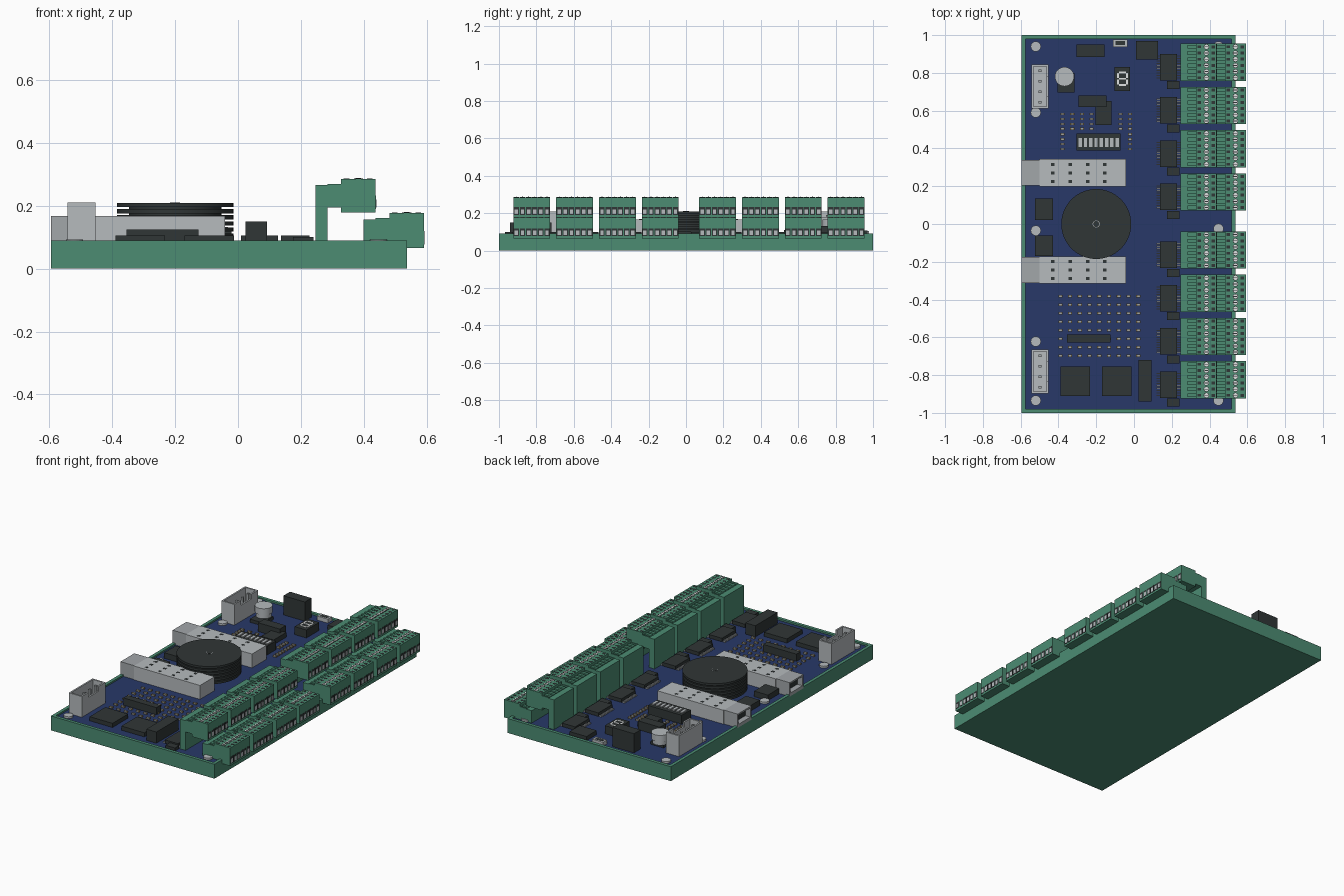
import bpy, bmesh, math
from mathutils import Matrix, Vector

COLOURS = {
    "green": (0.072, 0.262, 0.171), "blue": (0.021, 0.040, 0.138),
    "black": (0.030, 0.037, 0.037), "silver": (0.468, 0.497, 0.515),
    "grey": (0.36, 0.385, 0.40), "tan": (0.32, 0.24, 0.11),
    "white": (0.75, 0.77, 0.77),
}
MATS = list(COLOURS)
for n, c in COLOURS.items():
    bpy.data.materials.new(n).diffuse_color = (*c, 1)


class Part:
    """Collects coloured boxes and cylinders into one mesh."""
    def __init__(self):
        self.bm = bmesh.new()
        self.used = []

    def paint(self, verts, colour):
        if colour not in self.used:
            self.used.append(colour)
        for f in {f for v in verts for f in v.link_faces}:
            f.material_index = self.used.index(colour)

    def box(self, colour, x0, x1, y0, y1, z0, z1):
        m = Matrix.Translation(((x0 + x1) / 2, (y0 + y1) / 2, (z0 + z1) / 2)) @ \
            Matrix.Diagonal((abs(x1 - x0), abs(y1 - y0), abs(z1 - z0), 1))
        self.paint(bmesh.ops.create_cube(self.bm, size=1, matrix=m)["verts"], colour)

    def disc(self, colour, x, y, r, z0, z1, n=32):
        m = Matrix.Translation((x, y, (z0 + z1) / 2))
        self.paint(bmesh.ops.create_cone(self.bm, cap_ends=True, segments=n, radius1=r,
                   radius2=r, depth=z1 - z0, matrix=m)["verts"], colour)

    def finish(self, name, places=((0, 0, 0),), smooth=False):
        me = bpy.data.meshes.new(name)
        self.bm.to_mesh(me)
        self.bm.free()
        for c in self.used:
            me.materials.append(bpy.data.materials[c])
        for i, loc in enumerate(places):
            ob = bpy.data.objects.new(name if len(places) == 1 else f"{name}_{i + 1}", me)
            ob.location = loc
            bpy.context.collection.objects.link(ob)
        if smooth:
            bpy.context.view_layer.objects.active = ob
            ob.select_set(True)
            bpy.ops.object.shade_smooth_by_angle()
            ob.select_set(False)


B = 0.08  # height of the blue board surface

# Tray with a thin raised rim, and the blue board in it
p = Part()
p.box("green", -0.595, 0.537, -1, 1, 0, B - 0.004)
for x in (-0.595, 0.517):
    p.box("green", x, x + 0.02, -1, 1, B - 0.004, 0.09)
for y in (-1, 0.98):
    p.box("green", -0.575, 0.517, y, y + 0.02, B - 0.004, 0.09)
p.finish("tray")
p = Part()
p.box("blue", -0.575, 0.517, -0.98, 0.98, B - 0.004, B)
p.finish("board")

# Mounting washers
p = Part()
for x, y in [(-0.52, v) for v in (0.94, 0.59, -0.035, -0.622, -0.934)] + \
            [(0.447, v) for v in (0.94, -0.025, -0.934)]:
    p.disc("silver", x, y, 0.027, B, 0.092, 24)
p.finish("mounting_washers")

# Two-level screw terminals, eight times along the right edge
CY = (0.856, 0.627, 0.398, 0.169, -0.138, -0.367, -0.596, -0.825)
W, POLES = 0.0985, 6
PITCH = 2 * W / POLES


def terminal(p, x, leg_top, neck_bottom, head_bottom, head_top):
    p.box("green", x, x + 0.038, -W, W, B, leg_top)
    x1, x2, x3 = x + 0.038, x + 0.082, x + 0.192
    # slotted neck
    p.box("green", x1, x2, -W, W, neck_bottom, leg_top - 0.03)
    for i in range(POLES + 1):
        y = -W + i * PITCH
        p.box("green", x1, x2, max(y - 0.009, -W), min(y + 0.009, W), leg_top - 0.03, leg_top + 0.004)
    p.box("green", x2, x3, -W, W, head_bottom, head_top)
    # screws, slots and wire entries
    for i in range(POLES):
        y = -W + (i + 0.5) * PITCH
        p.box("black", x2 + 0.008, x2 + 0.026, y - 0.007, y + 0.007, head_top, head_top + 0.001)
        p.disc("black", x2 + 0.055, y, 0.0145, head_top, head_top + 0.001, 16)
        p.disc("white", x2 + 0.055, y, 0.0115, head_top, head_top + 0.002, 16)
        p.box("black", x2 + 0.046, x2 + 0.064, y - 0.002, y + 0.002, head_top, head_top + 0.003)
        p.box("black", x2 + 0.083, x2 + 0.1, y - 0.008, y + 0.008, head_top, head_top + 0.001)
        p.box("black", x3, x3 + 0.001, y - 0.0145, y + 0.0145, head_bottom + 0.012, head_bottom + 0.054)
        p.box("silver", x3, x3 + 0.002, y - 0.009, y + 0.009, head_bottom + 0.017, head_bottom + 0.042)


p = Part()
terminal(p, 0.246, 0.266, 0.195, 0.178, 0.285)
terminal(p, 0.40, 0.157, B, 0.065, 0.177)
p.finish("screw_terminal", [(0, y, 0) for y in CY])

# Driver chips with pins, and a small chip beside each
p = Part()
p.box("black", 0.137, 0.228, -0.07, 0.07, B + 0.004, 0.106)
for i in range(10):
    y = -0.058 + i * 0.0129
    p.box("grey", 0.120, 0.245, y - 0.003, y + 0.003, B, B + 0.008)
p.box("black", 0.175, 0.24, -0.117, -0.075, B, 0.1)
p.finish("driver_chip", [(0, y - 0.025, 0) for y in CY])

# Finned round coil in the middle
p = Part()
p.disc("black", -0.2, 0, 0.147, B, 0.205, 48)
for i in range(6):
    z = 0.098 + i * 0.0195
    p.disc("black", -0.2, 0, 0.185, z, z + 0.0135, 64)
p.disc("grey", -0.2, 0, 0.019, 0.209, 0.2095, 24)
p.disc("black", -0.2, 0, 0.016, 0.209, 0.2105, 24)
p.finish("round_coil", smooth=True)

# Long metal sockets opening on the left edge
p = Part()
p.box("silver", -0.5, -0.042, -0.072, 0.072, B, 0.167)
for s in (-1, 1):
    p.box("grey", -0.595, -0.5, s * 0.068, s * 0.058, B, 0.167)
p.box("grey", -0.595, -0.5, -0.068, 0.068, 0.157, 0.167)
p.box("grey", -0.595, -0.5, -0.068, 0.068, B, 0.1)
p.box("black", -0.56, -0.5, -0.058, 0.058, 0.1, 0.157)
for x in (-0.43, -0.337, -0.245, -0.155):
    for y in (-0.045, 0, 0.045):
        p.box("black", x - 0.009, x + 0.009, y - 0.008, y + 0.008, 0.167, 0.168)
p.finish("metal_socket", [(0, 0.271, 0), (0, -0.244, 0)])

# Shrouded four-pin power sockets
p = Part()
p.box("silver", -0.045, 0.045, -0.117, 0.117, B, 0.12)
for s in (-1, 1):
    p.box("silver", -0.045, 0.045, s * 0.117, s * 0.107, 0.12, 0.21)
    p.box("silver", 0.035, 0.045, s * 0.107, s * 0.05, 0.12, 0.21)
p.box("silver", 0.035, 0.045, -0.05, 0.05, 0.12, 0.18)
p.box("silver", -0.045, -0.035, -0.107, 0.107, 0.12, 0.21)
for i in range(4):
    y = -0.084 + i * 0.056
    p.box("grey", -0.007, 0.007, y - 0.007, y + 0.007, 0.12, 0.19)
p.finish("power_socket", [(-0.498, 0.728, 0), (-0.498, -0.781, 0)])

# Round capacitor on its square base
p = Part()
p.box("black", -0.405, -0.315, 0.695, 0.8, B, 0.1)
p.disc("silver", -0.368, 0.78, 0.045, 0.1, 0.125)
p.disc("silver", -0.368, 0.78, 0.051, 0.125, 0.165)
p.finish("capacitor", smooth=True)

# Plain black components: x0, x1, y0, y1, top
for name, *b, top in (
        ("tall_relay", -0.305, -0.157, 0.885, 0.95, 0.2),
        ("corner_chip", 0.01, 0.127, 0.87, 0.97, 0.106),
        ("upper_relay", -0.295, -0.145, 0.62, 0.68, 0.135),
        ("upper_chip", -0.205, -0.12, 0.525, 0.65, 0.11),
        ("left_chip_back", -0.525, -0.43, 0.02, 0.135, 0.115),
        ("left_chip_front", -0.525, -0.43, -0.17, -0.06, 0.115),
        ("bar_header", -0.355, -0.125, -0.627, -0.585, 0.125),
        ("square_chip_left", -0.39, -0.232, -0.91, -0.755, 0.106),
        ("square_chip_right", -0.17, -0.012, -0.91, -0.755, 0.106),
        ("tall_header", 0.024, 0.093, -0.94, -0.72, 0.15)):
    p = Part()
    p.box("black", *b, B, top)
    p.finish(name)

# Small edge plug
p = Part()
p.box("silver", -0.11, -0.035, 0.938, 0.978, B, 0.105)
p.box("black", -0.098, -0.047, 0.947, 0.969, 0.105, 0.106)
p.finish("edge_plug")

# Digit display with seven bars
p = Part()
p.box("black", -0.102, -0.02, 0.705, 0.832, B, 0.13)
for y in (0.735, 0.769, 0.803):
    p.box("white", -0.08, -0.042, y - 0.005, y + 0.005, 0.13, 0.132)
for x in (-0.085, -0.037):
    for y in (0.752, 0.786):
        p.box("white", x - 0.005, x + 0.005, y - 0.014, y + 0.014, 0.13, 0.132)
p.finish("digit_display")

# Bank of eight slide switches
p = Part()
p.box("black", -0.305, -0.072, 0.388, 0.478, B, 0.135)
for i in range(8):
    x = -0.285 + i * 0.028
    p.box("silver", x - 0.009, x + 0.009, 0.408, 0.456, 0.135, 0.142)
p.finish("switch_bank")

# Rows of tiny resistors
spots = [(-0.39 + i * 0.0516, -0.383 - j * 0.045) for i in range(9) for j in range(8)]
spots += [(-0.378 + i * 0.051, 0.582 - j * 0.026) for i in range(8) for j in range(4)
          if not (4 <= i <= 5)]
spots += [(x, 0.475 - j * 0.026) for x in (-0.378, -0.021) for j in range(4)]
p = Part()
for x, y in spots:
    p.box("grey", x - 0.005, x + 0.005, y - 0.006, y + 0.006, B, B + 0.009)
    for s in (-1, 1):
        p.box("tan", x + s * 0.005, x + s * 0.011, y - 0.006, y + 0.006, B, B + 0.009)
p.finish("resistors")
